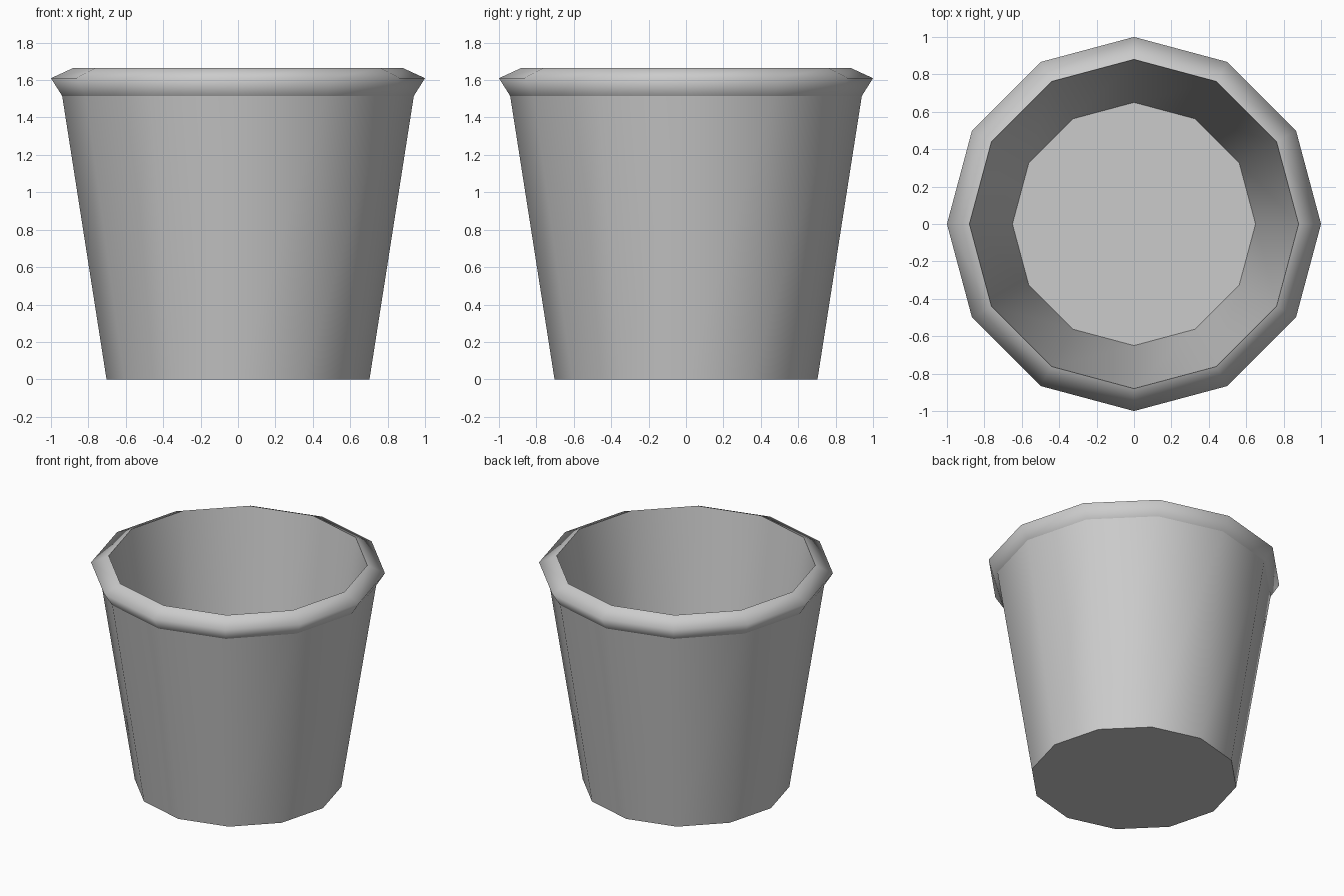
import bpy, bmesh, math

cube = bpy.data.objects.get("Cube")
if cube:
    bpy.data.objects.remove(cube, do_unlink=True)

SIDES = 12

# Single grey material
grey = bpy.data.materials.new("plain_grey")
grey.use_nodes = True
colour = (0.6, 0.6, 0.6, 1)
grey.diffuse_color = colour
grey.node_tree.nodes["Principled BSDF"].inputs["Base Color"].default_value = colour

# Profile from the base, up the wall, over the rim and down inside: radius, height, crisp edge
profile = [
    (0.703, 0.0, True),
    (0.94, 1.515, True),
    (1.0, 1.61, False),
    (0.88, 1.665, True),
    (0.65, 0.12, True),
]

bm = bmesh.new()
rings = []
for radius, height, _ in profile:
    angles = [2 * math.pi * i / SIDES for i in range(SIDES)]
    rings.append([bm.verts.new((radius * math.cos(a), radius * math.sin(a), height))
                  for a in angles])

# Walls and rim
for low, high in zip(rings, rings[1:]):
    for i in range(SIDES):
        j = (i + 1) % SIDES
        bm.faces.new((low[i], low[j], high[j], high[i]))

# Underside and inner floor
bm.faces.new(rings[0][::-1])
bm.faces.new(rings[-1])

# Smooth around the pot, crisp at the marked rings
for face in bm.faces:
    face.smooth = len(face.verts) == 4
for ring, (_, _, crisp) in zip(rings, profile):
    for i in range(SIDES):
        bm.edges.get((ring[i], ring[(i + 1) % SIDES])).smooth = not crisp

mesh = bpy.data.meshes.new("pot")
bm.to_mesh(mesh)
bm.free()
mesh.materials.append(grey)
pot = bpy.data.objects.new("pot", mesh)
bpy.context.collection.objects.link(pot)
